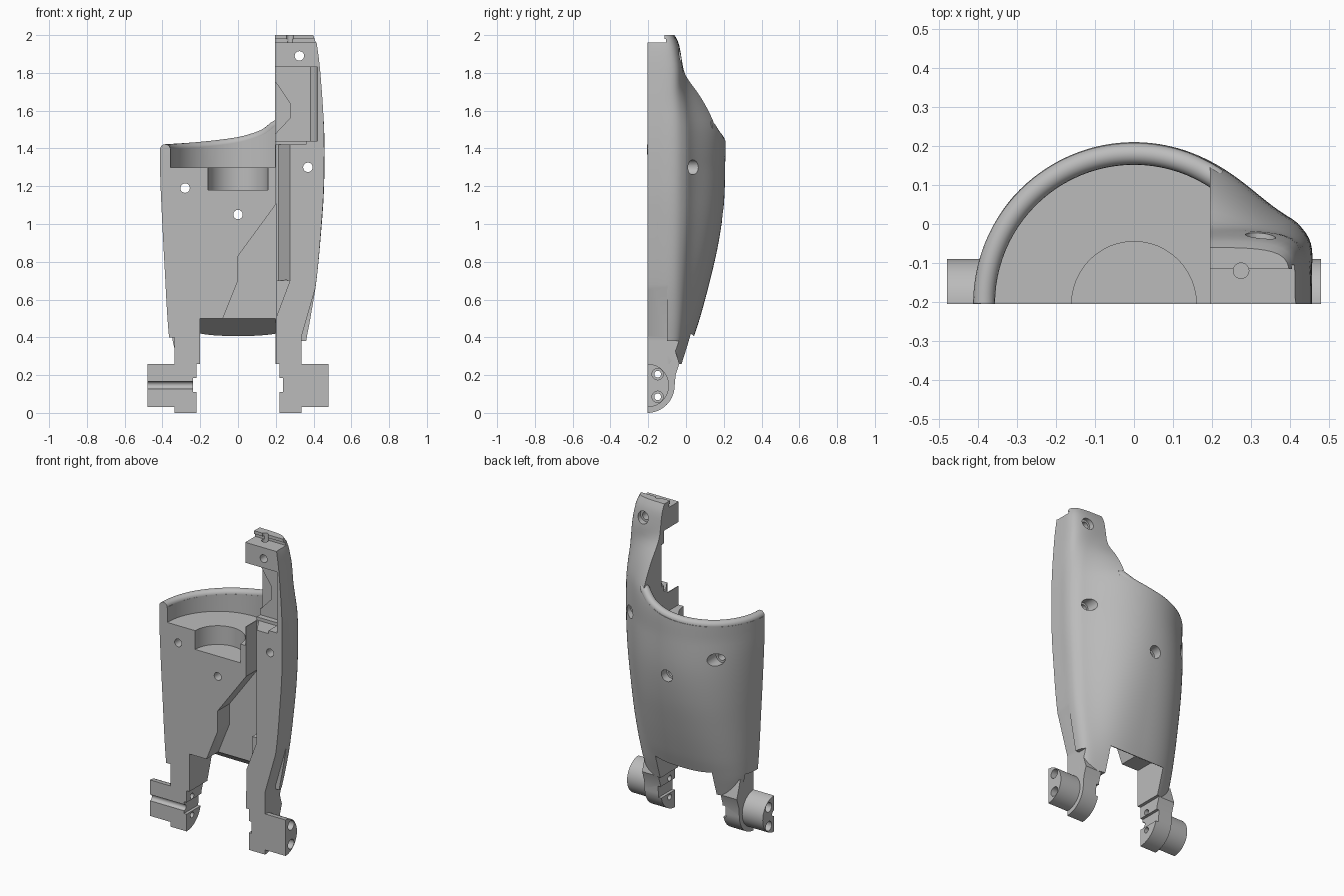
import bpy, bmesh, math

cube = bpy.data.objects.get("Cube")
if cube:
    bpy.data.objects.remove(cube, do_unlink=True)

FRONT = -0.205
grey = bpy.data.materials.new("plain grey")
grey.use_nodes = True
grey.diffuse_color = (0.5, 0.5, 0.5, 1)
grey.node_tree.nodes["Principled BSDF"].inputs["Base Color"].default_value = (0.5, 0.5, 0.5, 1)


def blend(table, t):
    """Smooth interpolation through (position, value) pairs."""
    n = len(table)
    t = min(max(t, table[0][0]), table[-1][0])
    i = max(k for k in range(n - 1) if table[k][0] <= t)

    def slope(k):
        a, b = table[max(k - 1, 0)], table[min(k + 1, n - 1)]
        return (b[1] - a[1]) / (b[0] - a[0])
    (p, u), (q, v) = table[i], table[i + 1]
    h = q - p
    s = (t - p) / h
    return ((2 * s**3 - 3 * s**2 + 1) * u + (s**3 - 2 * s**2 + s) * h * slope(i)
            + (3 * s**2 - 2 * s**3) * v + (s**3 - s**2) * h * slope(i + 1))


def new_object(name, bm):
    bmesh.ops.recalc_face_normals(bm, faces=bm.faces)
    mesh = bpy.data.meshes.new(name)
    bm.to_mesh(mesh)
    bm.free()
    mesh.materials.append(grey)
    ob = bpy.data.objects.new(name, mesh)
    bpy.context.collection.objects.link(ob)
    return ob


def prism(name, axis, pts, lo, hi):
    """Extrude a 2D outline along an axis."""
    place = {"x": lambda a, b, d: (d, a, b),
             "y": lambda a, b, d: (a, d, b),
             "z": lambda a, b, d: (a, b, d)}[axis]
    bm = bmesh.new()
    ends = [[bm.verts.new(place(a, b, d)) for a, b in pts] for d in (lo, hi)]
    for ring in ends:
        bm.faces.new(ring)
    for i in range(len(pts)):
        j = (i + 1) % len(pts)
        bm.faces.new((ends[0][i], ends[0][j], ends[1][j], ends[1][i]))
    return new_object(name, bm)


def arc(cx, cy, r, start=0, stop=360, n=40):
    full = stop - start == 360
    angles = [math.radians(start + (stop - start) * i / n) for i in range(n if full else n + 1)]
    return [(cx + r * math.cos(a), cy + r * math.sin(a)) for a in angles]


def box(a0, a1, b0, b1):
    return [(a0, b0), (a1, b0), (a1, b1), (a0, b1)]


def select(ob):
    bpy.ops.object.select_all(action="DESELECT")
    ob.select_set(True)
    bpy.context.view_layer.objects.active = ob


def cut(ob, axis, pts, lo, hi):
    cutter = prism("cutter", axis, pts, lo, hi)
    mod = ob.modifiers.new("cut", "BOOLEAN")
    mod.operation, mod.solver, mod.object = "DIFFERENCE", "EXACT", cutter
    select(ob)
    bpy.ops.object.modifier_apply(modifier=mod.name)
    bpy.data.objects.remove(cutter, do_unlink=True)


def smooth(ob):
    select(ob)
    bpy.ops.object.shade_smooth_by_angle(angle=math.radians(30))


# Shell: rounded limb merged with a boxy side column, lofted upward
BASE = 0.26
left_edge = [(BASE, 0.338), (0.4, 0.365), (0.8, 0.39), (1.2, 0.41), (1.35, 0.413), (2, 0.413)]
right_edge = [(BASE, 0.34), (0.4, 0.36), (0.5, 0.38), (0.7, 0.415), (1, 0.442), (1.2, 0.454),
              (1.5, 0.455), (1.8, 0.436), (1.95, 0.417), (2, 0.4)]
depth = [(BASE, 0.2), (0.4, 0.245), (0.5, 0.278), (0.7, 0.332), (0.9, 0.377), (1.1, 0.405),
         (1.3, 0.412), (1.5, 0.41), (1.6, 0.366), (1.7, 0.298), (1.8, 0.205), (2, 0.05)]
column_depth = [(BASE, 0.165), (0.4, 0.185), (1.8, 0.19), (1.9, 0.178), (1.96, 0.165), (2, 0.145)]
fillet = [(BASE, 0.03), (0.5, 0.08), (0.8, 0.14), (1.1, 0.2), (1.5, 0.2), (1.8, 0.05), (2, 0.02)]


def radius(t, a, b, power):
    return (abs(math.cos(t) / a) ** power + abs(math.sin(t) / b) ** power) ** (-1 / power)


def section(z, steps=96):
    pts = []
    power = 2 + 0.65 * max(0, 1.3 - z)
    for i in range(steps + 1):
        t = math.pi * i / steps
        r = radius(t, blend(left_edge, z), blend(depth, z), power)
        if t < math.pi / 2:
            c = radius(t, blend(right_edge, z), blend(column_depth, z), 7)
            k = 0.01 + blend(fillet, z) * min(1, t / 0.47) ** 1.5
            r = max(r, c) + max(k - abs(r - c), 0) ** 2 / (4 * k)
        pts.append((r * math.cos(t), FRONT + r * math.sin(t) if 0 < i < steps else FRONT, z))
    return pts


bm = bmesh.new()
LEVELS = 58
rings = [[bm.verts.new(p) for p in section(BASE + (2 - BASE) * k / LEVELS)] for k in range(LEVELS + 1)]
for low, high in zip(rings, rings[1:]):
    for i in range(len(low)):
        j = (i + 1) % len(low)
        bm.faces.new((low[i], low[j], high[j], high[i]))
bm.faces.new(rings[0])
bm.faces.new(rings[-1])
shell = new_object("shell", bm)

# Open top with sloping rim, round cavity and centre socket
rim_height = [(-0.42, 1.42), (-0.2, 1.435), (0, 1.46), (0.1, 1.487), (0.15, 1.51), (0.2, 1.55)]
WALL = 0.195
xs = [-0.6, -0.42] + [-0.4 + (WALL + 0.4) * i / 24 for i in range(25)]
cut(shell, "y", [(x, blend(rim_height, x) - 0.028) for x in xs] + [(WALL, 2.2), (-0.6, 2.2)], -1, 1)
y_wall = math.sqrt(0.357**2 - WALL**2)
bowl = [(x, y) for x, y in arc(0, FRONT, 0.357, n=96) if x < WALL]
cut(shell, "z", [(WALL, FRONT + y_wall)] + bowl + [(WALL, FRONT - y_wall)], 1.3, 2.2)
cut(shell, "z", arc(0, FRONT, 0.16, n=48), 1.18, 1.4)

# Column pocket, its inner window and the stepped top
pocket = [(0.1, -0.3), (0.42, -0.3), (0.42, -0.11), (0.41, -0.078), (0.385, -0.055), (0.1, -0.055)]
cut(shell, "z", pocket, 1.44, 1.83)
cut(shell, "y", box(0.1, 0.36, 1.42, 1.45), -0.3, -0.09)
cut(shell, "y", [(0.1, 1.75), (0.2, 1.75), (0.275, 1.64), (0.275, 1.56), (0.2, 1.48), (0.1, 1.48)],
    -0.06, -0.03)
cut(shell, "x", box(-0.3, -0.115, 1.96, 2.1), 0.1, 0.6)
cut(shell, "x", box(-0.2, -0.105, 1.96, 1.98), 0.1, 0.6)
cut(shell, "z", arc(0.275, -0.12, 0.02, n=24), 1.9, 2.1)

# Front recess with slanted edges and the bevelled long channel
cut(shell, "y", [(0.205, 1.11), (0, 0.83), (0, 0.7), (-0.08, 0.5), (-0.08, 0.2), (0.205, 0.2)],
    -0.3, -0.085)
cut(shell, "z", [(0.2, -0.3), (0.275, -0.3), (0.275, -0.2), (0.215, -0.1), (0.2, -0.1)], 0.7, 1.43)
cut(shell, "y", [(0.2, 0.5), (0.2, 0.71), (0.275, 0.7)], -0.3, -0.15)

# Gap between the legs and trimmed lower corners
cut(shell, "x", [(-0.4, 0.5), (-0.085, 0.5), (0.1, 0.365), (0.1, 0.1), (-0.4, 0.1)], -0.2, 0.198)
cut(shell, "y", [(0.415, 0.68), (0.335, 0.4), (0.335, 0.2), (0.6, 0.2), (0.6, 0.68)], -0.3, -0.1)
cut(shell, "y", box(0.335, 0.6, 0.2, 0.38), -0.4, 0.4)
cut(shell, "y", box(-0.6, -0.335, 0.2, 0.4), -0.3, -0.1)
cut(shell, "y", box(-0.6, -0.335, 0.2, 0.32), -0.4, 0.4)

# Screw holes with wider bores at the back
for x, z, bore in ((-0.28, 1.19, 0.04), (0, 1.05, 0.14), (0.37, 1.3, -0.02), (0.325, 1.89, -0.06)):
    cut(shell, "y", arc(x, z, 0.025, n=24), -0.4, 0.4)
    cut(shell, "y", arc(x, z, 0.039, n=24), bore, 0.4)
smooth(shell)

# Rounded rim bead
curve = bpy.data.curves.new("rim", "CURVE")
curve.dimensions = "3D"
curve.bevel_depth = 0.028
curve.bevel_resolution = 6
curve.use_fill_caps = True
line = curve.splines.new("POLY")
path = arc(0, FRONT, 0.385, 180, math.degrees(math.acos(0.215 / 0.385)), 60)
line.points.add(len(path) - 1)
for point, (x, y) in zip(line.points, path):
    point.co = (x, y, blend(rim_height, x) - 0.028, 1)
rim = bpy.data.objects.new("rim", curve)
bpy.context.collection.objects.link(rim)
select(rim)
bpy.ops.object.convert(target="MESH")
rim = bpy.context.object
rim.data.materials.clear()
rim.data.materials.append(grey)
smooth(rim)

# Legs and pivot bosses on both sides
CENTRE = 0.145
leg_outline = arc(FRONT, CENTRE, 0.145, -90, 0, 20) + [
    (-0.055, 0.2), (-0.035, BASE), (-0.07, 0.37), (FRONT, 0.37)]
boss_outline = arc(FRONT, CENTRE, 0.115, -90, 90, 32)
for side, s in (("left", 1), ("right", -1)):
    def span(a, b):
        return sorted((s * a, s * b))
    leg = prism(side + "_leg", "x", leg_outline, *span(0.2, 0.335))
    cut(leg, "x", box(-0.4, 0.2, -0.1, BASE), *span(0.1, 0.22))
    cut(leg, "x", box(-0.4, 0.2, 0.11, 0.185), *span(0.1, 0.238))
    boss = prism(side + "_boss", "x", boss_outline, *span(0.335, 0.48))
    for z in (0.085, 0.205):
        for part in (leg, boss):
            cut(part, "x", arc(-0.15, z, 0.018, n=20), -0.6, 0.6)
        cut(boss, "x", arc(-0.15, z, 0.03, n=24), *span(0.42, 0.6))
    if s < 0:
        for part in (leg, boss):
            cut(part, "x", arc(FRONT, 0.147, 0.02, n=20), *span(0.2, 0.6))
    smooth(leg)
    smooth(boss)
